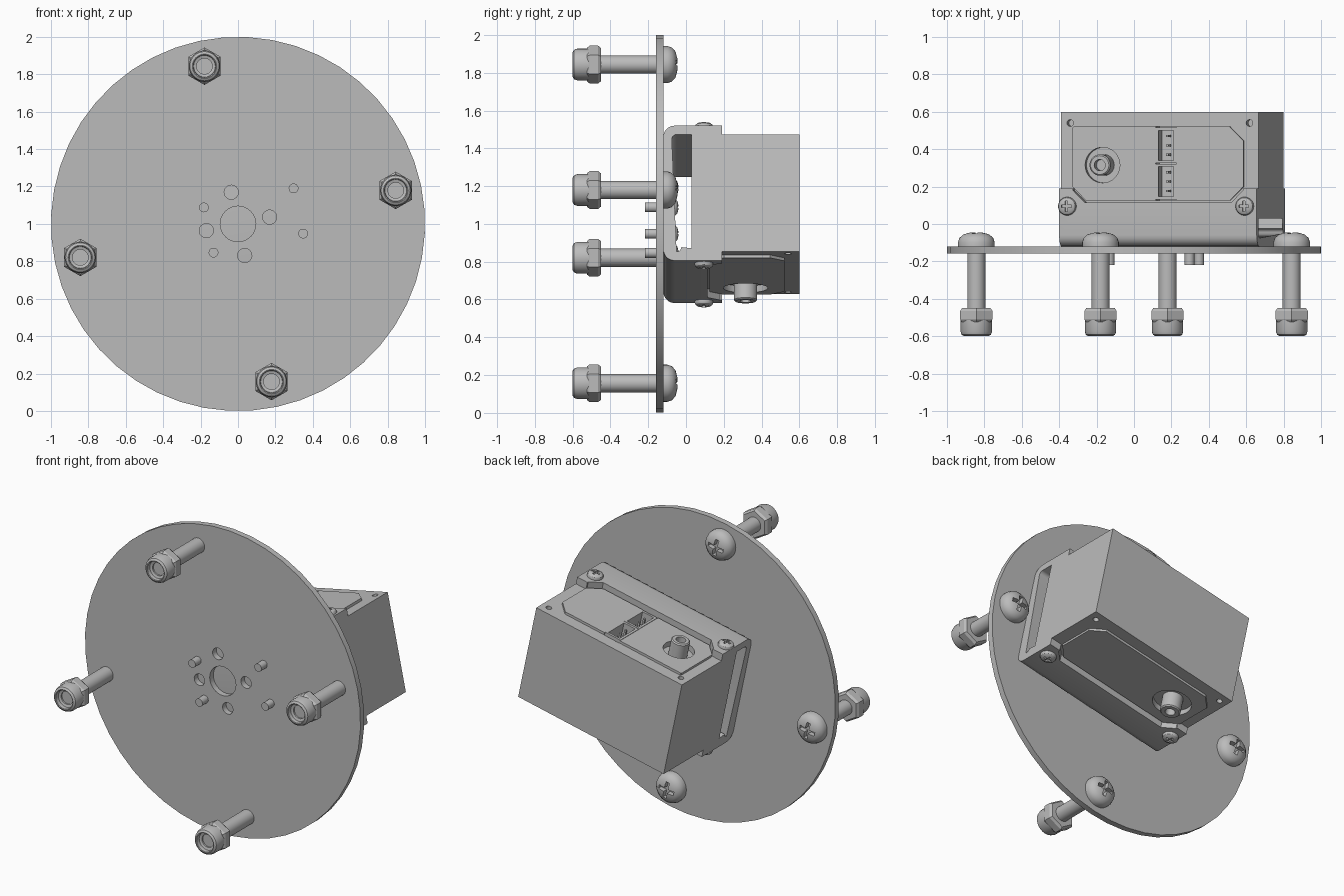
import bpy, bmesh, math
from mathutils import Matrix, Vector

cube = bpy.data.objects.get("Cube")
if cube:
    bpy.data.objects.remove(cube, do_unlink=True)

grey = bpy.data.materials.new("plain grey")
grey.use_nodes = True
grey.diffuse_color = (0.5, 0.5, 0.5, 1)
grey.node_tree.nodes["Principled BSDF"].inputs["Base Color"].default_value = (0.5, 0.5, 0.5, 1)
parts = []


def finish(bm, name):
    bmesh.ops.recalc_face_normals(bm, faces=bm.faces)
    mesh = bpy.data.meshes.new(name)
    bm.to_mesh(mesh)
    bm.free()
    ob = bpy.data.objects.new(name, mesh)
    bpy.context.collection.objects.link(ob)
    parts.append(ob)
    return ob


def lathe(name, profile, at=(0, 0, 0), axis=(0, 1, 0), segs=32, phase=0):
    """Spin (radius, height) points around an axis."""
    bm = bmesh.new()
    rings = []
    for r, h in profile:
        angles = [math.radians(phase) + math.tau * i / segs for i in range(segs)]
        rings.append([bm.verts.new((r * math.cos(a), r * math.sin(a), h)) for a in angles])
    for a, b in zip(rings, rings[1:]):
        for i in range(segs):
            j = (i + 1) % segs
            bm.faces.new((a[i], a[j], b[j], b[i]))
    bmesh.ops.remove_doubles(bm, verts=bm.verts, dist=1e-5)
    turn = Vector(axis).to_track_quat('Z', 'Y').to_matrix().to_4x4()
    bm.transform(Matrix.Translation(at) @ turn)
    return finish(bm, name)


def rod(name, r, lo, hi, at=(0, 0, 0), axis=(0, 1, 0), segs=32):
    return lathe(name, [(0, lo), (r, lo), (r, hi), (0, hi)], at, axis, segs)


def prism(name, pts, lo, hi, plane='xy'):
    """Extrude an outline drawn in the xy or yz plane."""
    bm = bmesh.new()
    put = (lambda a, b, c: (a, b, c)) if plane == 'xy' else (lambda a, b, c: (c, a, b))
    ends = [[bm.verts.new(put(a, b, c)) for a, b in pts] for c in (lo, hi)]
    for e in ends:
        bm.faces.new(e)
    for i in range(len(pts)):
        j = (i + 1) % len(pts)
        bm.faces.new((ends[0][i], ends[0][j], ends[1][j], ends[1][i]))
    return finish(bm, name)


def box(name, x0, x1, y0, y1, z0, z1):
    return prism(name, [(x0, y0), (x1, y0), (x1, y1), (x0, y1)], z0, z1)


def cut(targets, cutters):
    """Subtract the cutters, then discard them."""
    for ob in targets:
        for c in cutters:
            m = ob.modifiers.new("cut", 'BOOLEAN')
            m.operation, m.object, m.solver = 'DIFFERENCE', c, 'EXACT'
        bpy.context.view_layer.update()
        graph = bpy.context.evaluated_depsgraph_get()
        mesh = bpy.data.meshes.new_from_object(ob.evaluated_get(graph))
        ob.modifiers.clear()
        ob.data = mesh
    for c in cutters:
        parts.remove(c)
        bpy.data.objects.remove(c, do_unlink=True)


def screw_head(name, r, h, at, axis):
    """Domed head with a cross recess."""
    head = lathe(name, [(0, 0), (r, 0), (r, .3 * h), (.92 * r, .6 * h),
                        (.7 * r, .85 * h), (.35 * r, .97 * h), (0, h)], at, axis)
    slots = []
    for a, b in ((.55, .13), (.13, .55)):
        s = box("slot", -a * r, a * r, -b * r, b * r, .55 * h, 1.5 * h)
        turn = Vector(axis).to_track_quat('Z', 'Y').to_matrix().to_4x4()
        s.data.transform(Matrix.Translation(at) @ turn)
        slots.append(s)
    cut([head], slots)


# Round plate with hub holes
plate = rod("round_plate", 1, -.158, -.12, segs=48)
holes = [rod("hole", .095, -.3, 0)]
for i in range(4):
    a = i * math.pi / 2
    holes.append(rod("hole", .038, -.3, 0, (.173 * math.cos(a), 0, .173 * math.sin(a)), segs=20))
cut([plate], holes)

# Four long bolts with lock nuts
for i in range(4):
    a = i * math.pi / 2
    at = (.862 * math.cos(a), 0, .862 * math.sin(a))
    rod(f"bolt_shaft_{i}", .048, -.56, -.11, at)
    screw_head(f"bolt_head_{i}", .098, .076, (at[0], -.12, at[2]), (0, 1, 0))
    lathe(f"hex_nut_{i}", [(0, -.45), (.088, -.45), (.1, -.465), (.1, -.51), (.088, -.525),
                           (0, -.525)], at, segs=6, phase=102)
    lathe(f"nut_collar_{i}", [(.084, -.51), (.084, -.575), (.078, -.592), (.065, -.6),
                              (.06, -.598), (.058, -.575), (.042, -.57), (.042, -.55)], at)

# Servo body, kept slightly above the hub axis
MID, HALF = .007, .317
X0, X1 = -.33, .75
body = box("servo_body", X0, X1, .03, .6, MID - HALF, MID + HALF)


def cover_outline(c):
    x0, x1, y0, y1, k = X0 + .065, X1 - .08, .125, .52, .075
    return [(x0 + k, y0), (x1 - k, y0), (x1, y0 + k), (x1, y1 - k), (x1 - k, y1),
            (x0 + c, y1), (x0, y1 - c), (x0, y0 + k)]


top = MID + HALF
low = MID - HALF
top_cover = prism("top_cover", cover_outline(.006), top - .01, top + .016)
bottom_cover = prism("bottom_cover", cover_outline(.075), low - .016, low + .01)

# Output bosses, screw holes and the socket bay
HORN = (-.1, .315)
cutters = [rod("well", .095, top - .02, 1, (*HORN, 0), (0, 0, 1)),
           rod("well", .118, -1, low + .02, (*HORN, 0), (0, 0, 1)),
           box("bay", .19, .305, .125, .522, top - .09, 1)]
for x in (X0 + .05, X1 - .05):
    cutters.append(rod("hole", .018, top - .05, 1, (x, .54, 0), (0, 0, 1), 16))
    cutters.append(rod("hole", .018, -1, low + .05, (x, .54, 0), (0, 0, 1), 16))
cut([body, top_cover, bottom_cover], cutters)
for name, s, r in (("top", 1, .057), ("bottom", -1, .062)):
    lathe(f"{name}_boss", [(0, -.03), (r, -.03), (r, .08), (r - .007, .087), (.03, .087),
                           (.03, .03), (0, .03)],
          (*HORN, MID + s * HALF), (0, 0, s))

# Two three-pin sockets
for i, y in enumerate((.227, .42)):
    frame = box(f"socket_{i}", .191, .304, y - .095, y + .095, top - .09, top + .018)
    cut([frame], [box("inside", .206, .289, y - .08, y + .08, top - .07, 1)])
    for k in (-1, 0, 1):
        yy = y + k * .05
        box(f"socket_{i}_pin_{k + 1}", .245, .257, yy - .006, yy + .006, top - .075, top)


# Bent bracket with corner tabs
def bend(y, z, r, start):
    steps = [math.radians(start + 18 * i) for i in range(6)]
    return [(y + r * math.cos(a), z + r * math.sin(a)) for a in steps]


outer, inner = HALF + .048, HALF
profile = [(.19, MID + outer)] + bend(-.06, MID + outer - .06, .06, 90)
profile += bend(-.06, MID - outer + .06, .06, 180)
profile += [(.19, MID - outer), (.19, MID - inner)]
profile += bend(-.05, MID - inner + .025, .025, 270)[::-1]
profile += bend(-.05, MID + inner - .025, .025, 90)[::-1] + [(.19, MID + inner)]
bracket = prism("bracket", profile, X0, X1, 'yz')
cut([bracket], [prism("recess", [(X0 + .14, .115), (X1 - .14, .115), (X1 - .075, .18),
                                 (X1 - .075, .3), (X0 + .075, .3), (X0 + .075, .18)], -1, 1)])

# Bracket screws on the tabs and through the plate
for i, x in enumerate((X0 + .045, X1 - .065)):
    for s, side in ((1, "top"), (-1, "bottom")):
        screw_head(f"{side}_tab_screw_{i}", .049, .03, (x, .095, MID + s * outer), (0, 0, s))
for i, x in enumerate((-.16, .33)):
    for j, z in enumerate((-.123, .124)):
        rod(f"plate_screw_{i}{j}", .026, -.218, -.07, (x, 0, z), segs=20)
        screw_head(f"plate_screw_head_{i}{j}", .046, .036, (x, -.076, z), (0, 1, 0))

# Tilt everything about the hub, colour and shade
tilt = Matrix.Translation((0, 0, 1)) @ Matrix.Rotation(math.radians(-12), 4, 'Y')
bpy.ops.object.select_all(action='DESELECT')
for ob in parts:
    ob.data.transform(tilt)
    ob.data.materials.clear()
    ob.data.materials.append(grey)
    ob.select_set(True)
bpy.context.view_layer.objects.active = parts[0]
bpy.ops.object.shade_smooth_by_angle(angle=math.radians(30))
